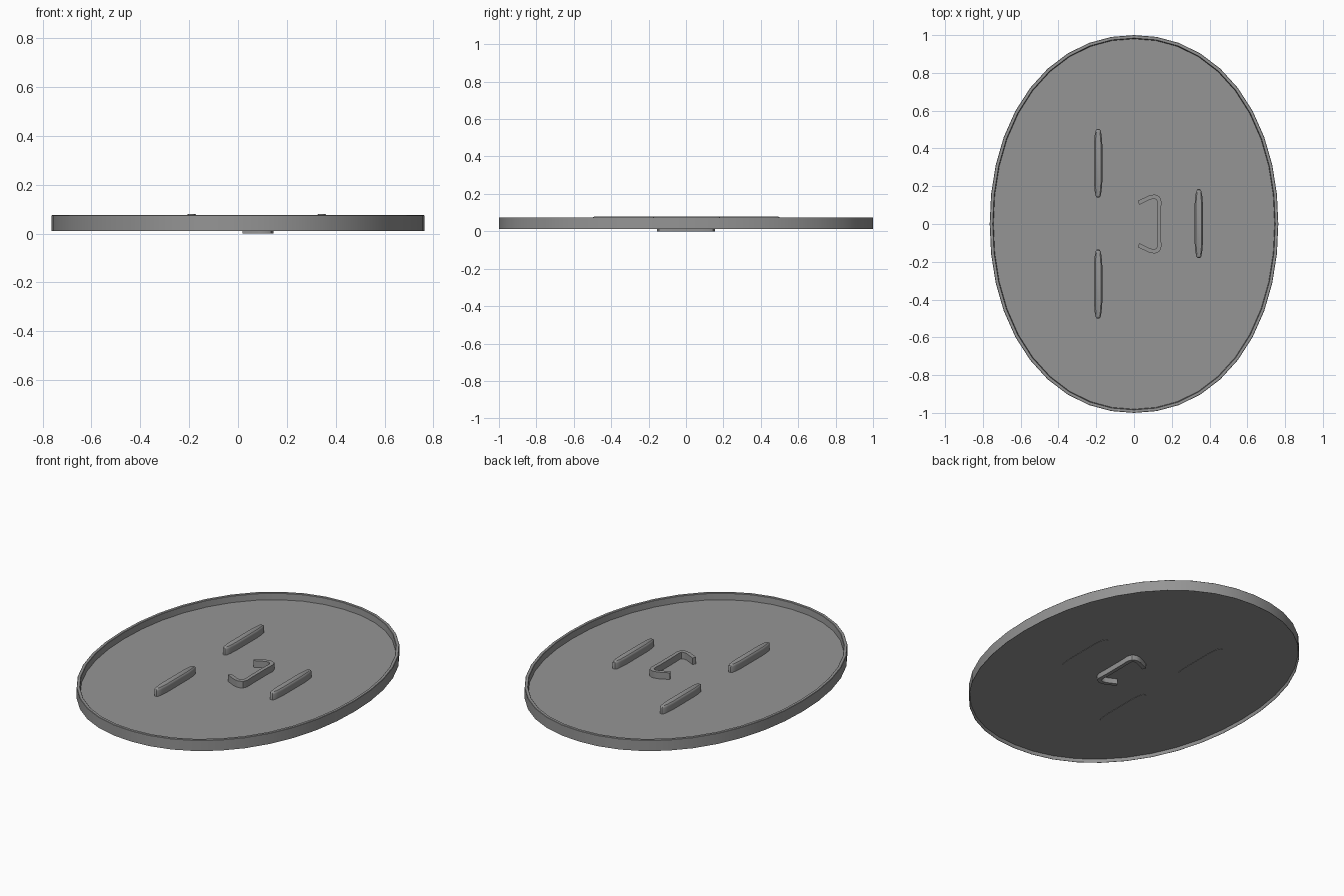
import bpy, bmesh, math
from mathutils import Vector

if "Cube" in bpy.data.objects:
    bpy.data.objects.remove(bpy.data.objects["Cube"])

grey = bpy.data.materials.new("dark_grey")
grey.diffuse_color = (0.3, 0.3, 0.3, 1)
grey.use_nodes = True
grey.node_tree.nodes["Principled BSDF"].inputs["Base Color"].default_value = grey.diffuse_color


def make_object(name, bm, angle=35):
    bmesh.ops.recalc_face_normals(bm, faces=bm.faces[:])
    mesh = bpy.data.meshes.new(name)
    bm.to_mesh(mesh)
    bm.free()
    mesh.materials.append(grey)
    ob = bpy.data.objects.new(name, mesh)
    bpy.context.collection.objects.link(ob)
    bpy.ops.object.select_all(action='DESELECT')
    ob.select_set(True)
    bpy.context.view_layer.objects.active = ob
    bpy.ops.object.shade_smooth_by_angle(angle=math.radians(angle))
    return ob


def skin(name, loops):
    """Closed solid from a stack of equal-length point loops, capped at both ends."""
    bm = bmesh.new()
    rings = [[bm.verts.new(p) for p in loop] for loop in loops]
    n = len(rings[0])
    for a, b in zip(rings, rings[1:]):
        for i in range(n):
            j = (i + 1) % n
            bm.faces.new((a[i], a[j], b[j], b[i]))
    bm.faces.new(rings[0])
    bm.faces.new(rings[-1])
    return make_object(name, bm)


def oval(rx, ry, z, n=40, power=2.11):
    """Slightly full ellipse."""
    pts = []
    for i in range(n):
        c, s = math.cos(2 * math.pi * i / n), math.sin(2 * math.pi * i / n)
        r = (abs(c) ** power + abs(s) ** power) ** (-1 / power)
        pts.append((rx * c * r, ry * s * r, z))
    return pts


# Oval tray: (inset from edge, height), underside panel round the thin-edged rim to the floor
profile = [(0.006, 0.030), (0.002, 0.011), (0, 0.011), (0, 0.073), (0.002, 0.075),
           (0.016, 0.075), (0.018, 0.073), (0.020, 0.036)]
skin("oval_tray", [oval(0.764 - d, 1.0 - d, z) for d, z in profile])


# Support ribs: slim bars with tapered round ends and a softened top
def rib_loop(cx, cy, inset, z):
    quarter = [(0.022, 0.10), (0.0185, 0.145), (0.014, 0.172), (0.007, 0.182)]
    half = quarter + [(-x, y) for x, y in reversed(quarter)]
    pts = half + [(-x, -y) for x, y in half]
    sx, sy = (0.022 - inset) / 0.022, (0.182 - 1.6 * inset) / 0.182
    return [(cx + x * sx, cy + y * sy, z) for x, y in pts]


for name, x, y in [("rib_left_back", -0.190, 0.322), ("rib_left_front", -0.190, -0.318),
                   ("rib_right", 0.343, 0.002)]:
    skin(name, [rib_loop(x, y, i, z) for i, z in
                [(0, 0.028), (0, 0.068), (0.002, 0.075), (0.007, 0.0795)]])

# C-shaped clip: a strip of constant thickness following a mirrored path
arm = [(0.024, 0.112), (0.084, 0.141), (0.110, 0.145), (0.127, 0.137), (0.134, 0.119),
       (0.132, 0.060)]
path = [Vector(p) for p in arm + [(x, -y) for x, y in reversed(arm)]]
left, right = [], []
for i, p in enumerate(path):
    before = (p - path[i - 1]).normalized() if i else None
    after = (path[i + 1] - p).normalized() if i < len(path) - 1 else None
    before, after = before or after, after or before
    t = (before + after).normalized()
    offset = Vector((-t.y, t.x)) * 0.011 / max(t.dot(after), 0.5)
    left.append(p + offset)
    right.append(p - offset)
outline = left + right[::-1]
skin("centre_clip", [[(p.x, p.y, z) for p in outline] for z in (0.0, 0.075)])
